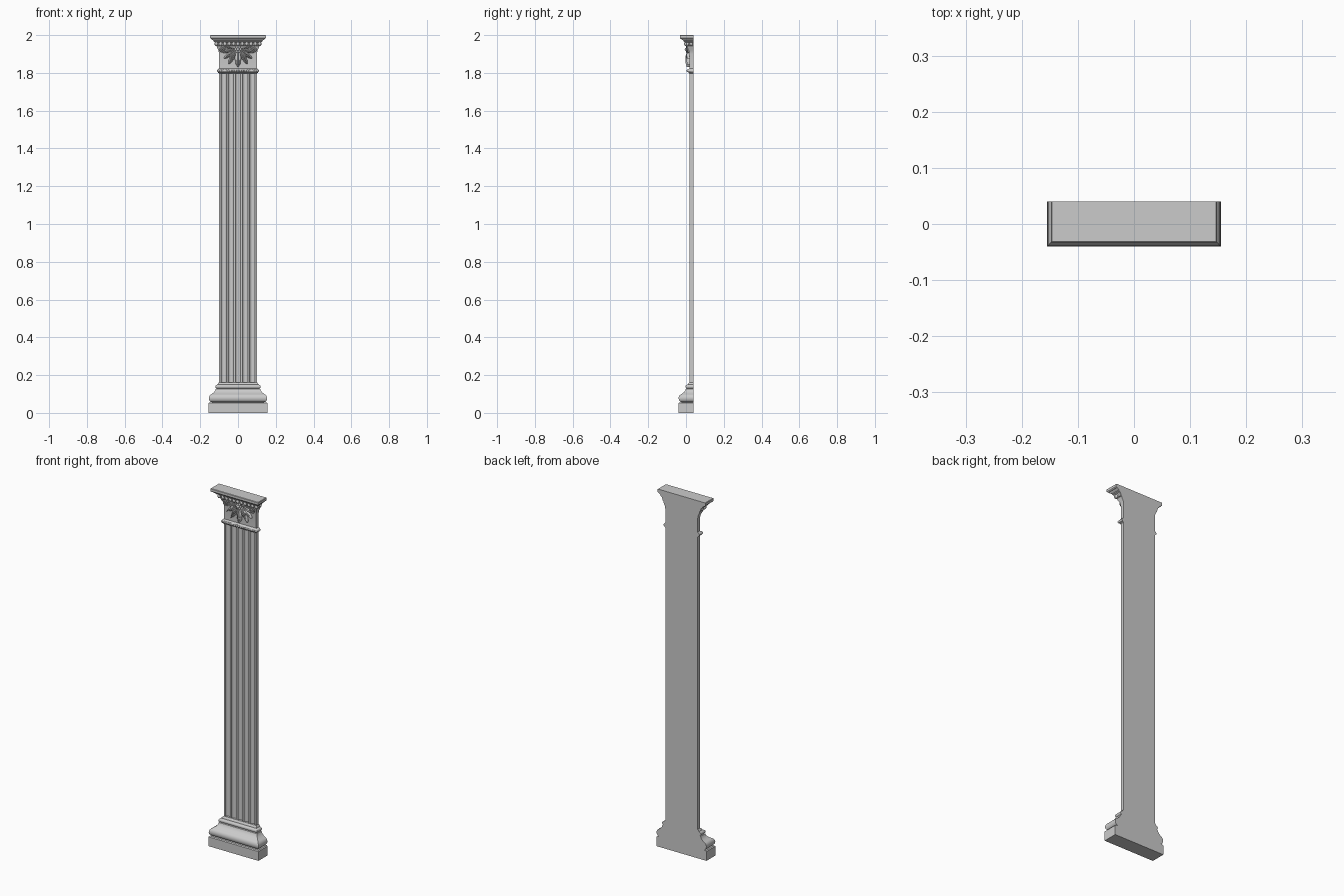
import bpy, bmesh
from math import sin, cos, pi, radians
from mathutils import Vector, Matrix

if "Cube" in bpy.data.objects:
    bpy.data.objects.remove(bpy.data.objects["Cube"])

HALF, FRONT, BACK = 0.10, 0.018, 0.04      # shaft half width, shaft face, wall plane


def finish(name, bm, angle=35):
    bmesh.ops.recalc_face_normals(bm, faces=bm.faces)
    me = bpy.data.meshes.new(name)
    bm.to_mesh(me)
    bm.free()
    ob = bpy.data.objects.new(name, me)
    bpy.context.collection.objects.link(ob)
    bpy.ops.object.select_all(action='DESELECT')
    ob.select_set(True)
    bpy.context.view_layer.objects.active = ob
    bpy.ops.object.shade_smooth_by_angle(angle=radians(angle))
    return ob


def arc(d, z, r, rz, a0, a1, n=8):
    """Points of an elliptical arc in (projection, height)."""
    return [(d + r * cos(radians(a0 + (a1 - a0) * i / n)),
             z + rz * sin(radians(a0 + (a1 - a0) * i / n))) for i in range(n + 1)]


def moulding(name, profile):
    """Mitre a (projection, height) profile round the left, front and right sides."""
    bm = bmesh.new()
    rings = []
    for d, z in profile:
        x, y = HALF + d, FRONT - d * 1.06
        rings.append([bm.verts.new(p) for p in
                      ((-x, BACK, z), (-x, y, z), (x, y, z), (x, BACK, z))])
    for a, b in zip(rings, rings[1:]):
        for i in range(4):
            j = (i + 1) % 4
            bm.faces.new((a[i], a[j], b[j], b[i]))
    bm.faces.new(rings[0])
    bm.faces.new(rings[-1])
    return finish(name, bm)


def ellipsoid(bm, loc, size):
    bmesh.ops.create_uvsphere(bm, u_segments=12, v_segments=8, radius=1,
                              matrix=Matrix.Translation(loc) @ Matrix.Diagonal((*size, 1)))


def petal(bm, x, z, ang, length, width, lift, lobes=3, nu=24, nv=10):
    """Carved leaf in relief: scalloped edge, raised midrib, tip rolling forward."""
    d = Vector((cos(radians(ang)), 0, sin(radians(ang))))
    s = Vector((-d.z, 0, d.x))
    rows = []
    for i in range(nu + 1):
        u = i / nu
        w = width * (sin(pi * (0.12 + 0.88 * u)) ** 0.7 if u < 1 else 0)
        w *= 0.78 + 0.22 * abs(sin(lobes * pi * u))
        row = []
        for j in range(nv + 1):
            v = 2 * j / nv - 1
            h = (1 - v * v) ** 0.5 * (0.45 + 0.55 * sin(pi * min(u, 0.96)) + 0.35 * u)
            h *= 1 - 0.3 * abs(sin(2 * pi * v))
            p = Vector((x, FRONT + 0.001, z)) + d * length * u + s * w * v
            p.y -= lift * h
            row.append(bm.verts.new(p))
        rows.append(row)
    for a, b in zip(rows, rows[1:]):
        for j in range(nv):
            bm.faces.new((a[j], a[j + 1], b[j + 1], b[j]))


# Base: plinth, large torus, scotia and small torus
moulding("plinth", [(0.055, 0), (0.055, 0.052), (0.050, 0.056)])
moulding("base_moulding",
         [(0.045, 0.054)] + arc(0.035, 0.078, 0.019, 0.022, -80, 70)
         + [(0.034, 0.104), (0.027, 0.110), (0.021, 0.118), (0.018, 0.127)]
         + arc(0.010, 0.139, 0.010, 0.010, -70, 80)
         + [(0.008, 0.150), (0.006, 0.156), (0.001, 0.161)])

# Fluted shaft: extruded plan with concave channels in the front face
flutes, fillet = 5, 0.010
pitch = (2 * HALF - fillet) / flutes
plan = [(-HALF, BACK), (-HALF, FRONT)]
for k in range(flutes):
    r = (pitch - fillet) / 2
    cx = -HALF + fillet + r + k * pitch
    plan += [(cx - r * cos(pi * i / 10), FRONT + 0.012 * sin(pi * i / 10)) for i in range(11)]
plan += [(HALF, FRONT), (HALF, BACK)]
bm = bmesh.new()
face = bm.faces.new([bm.verts.new((x, y, 0.155)) for x, y in plan])
top = bmesh.ops.extrude_face_region(bm, geom=[face])["geom"]
bmesh.ops.translate(bm, vec=(0, 0, 1.655),
                    verts=[g for g in top if isinstance(g, bmesh.types.BMVert)])
finish("fluted_shaft", bm)

# Capital: astragal, bell, abacus
moulding("astragal", [(0, 1.797), (0.005, 1.801)]
         + arc(0.003, 1.811, 0.008, 0.008, -75, 75) + [(0.003, 1.822), (0, 1.824)])
moulding("capital_bell",
         [(0, 1.815), (0, 1.90), (0.003, 1.918), (0.010, 1.932), (0.013, 1.942),
          (0.017, 1.945), (0.018, 1.952), (0.022, 1.962), (0.029, 1.966),
          (0.029, 1.971), (0.035, 1.974), (0.041, 1.980), (0.043, 1.985)])
moulding("abacus", [(0.043, 1.980), (0.048, 1.985), (0.048, 1.998), (0.046, 2.0)])

# Bead string on the astragal
bm = bmesh.new()
for i in range(17):
    ellipsoid(bm, (-0.104 + 0.013 * i, FRONT - 0.010, 1.811), (0.0055, 0.005, 0.007))
finish("astragal_beads", bm)

# Egg row under the abacus, returned along both sides
bm = bmesh.new()
for i in range(11):
    ellipsoid(bm, (-0.115 + 0.023 * i, FRONT - 0.020, 1.954), (0.009, 0.008, 0.011))
for s in (-1, 1):
    for y in (0.008, 0.027):
        ellipsoid(bm, (s * 0.117, y, 1.954), (0.008, 0.008, 0.011))
finish("egg_row", bm)

# Acanthus spray hanging from the bell
bm = bmesh.new()
petal(bm, 0, 1.925, -90, 0.095, 0.020, 0.019)
for s in (0, 1):
    for ang, length, width, lift in ((-62, 0.090, 0.015, 0.015), (-36, 0.084, 0.014, 0.014),
                                     (-12, 0.080, 0.012, 0.014), (14, 0.085, 0.010, 0.016)):
        petal(bm, 0.008 * (1 - 2 * s), 1.925, 180 - ang if s else ang, length, width, lift)
finish("acanthus_leaves", bm, 50)

# Scrolls and rosette over the leaves
for side, label in ((-1, "left"), (1, "right")):
    for n, (cx, cz, rad) in enumerate(((0.082, 1.921, 0.016), (0.028, 1.890, 0.013))):
        cu = bpy.data.curves.new("scroll", 'CURVE')
        cu.dimensions = '3D'
        cu.bevel_depth, cu.bevel_resolution, cu.use_fill_caps = 0.0035, 2, True
        sp = cu.splines.new('POLY')
        sp.points.add(30)
        for i, p in enumerate(sp.points):
            t = i / 30
            a = pi * 0.9 - t * 3.4 * pi
            r = rad * (1 - 0.8 * t)
            p.co = (side * (cx + r * cos(a)), FRONT - 0.010 - 0.006 * t, cz + r * sin(a), 1)
        ob = bpy.data.objects.new(f"{label}_scroll_{n + 1}", cu)
        bpy.context.collection.objects.link(ob)
bm = bmesh.new()
ellipsoid(bm, (0, FRONT - 0.018, 1.925), (0.008, 0.007, 0.008))
for i in range(6):
    a = i * pi / 3
    ellipsoid(bm, (0.012 * cos(a), FRONT - 0.014, 1.925 + 0.012 * sin(a)), (0.007, 0.005, 0.007))
finish("rosette", bm)
